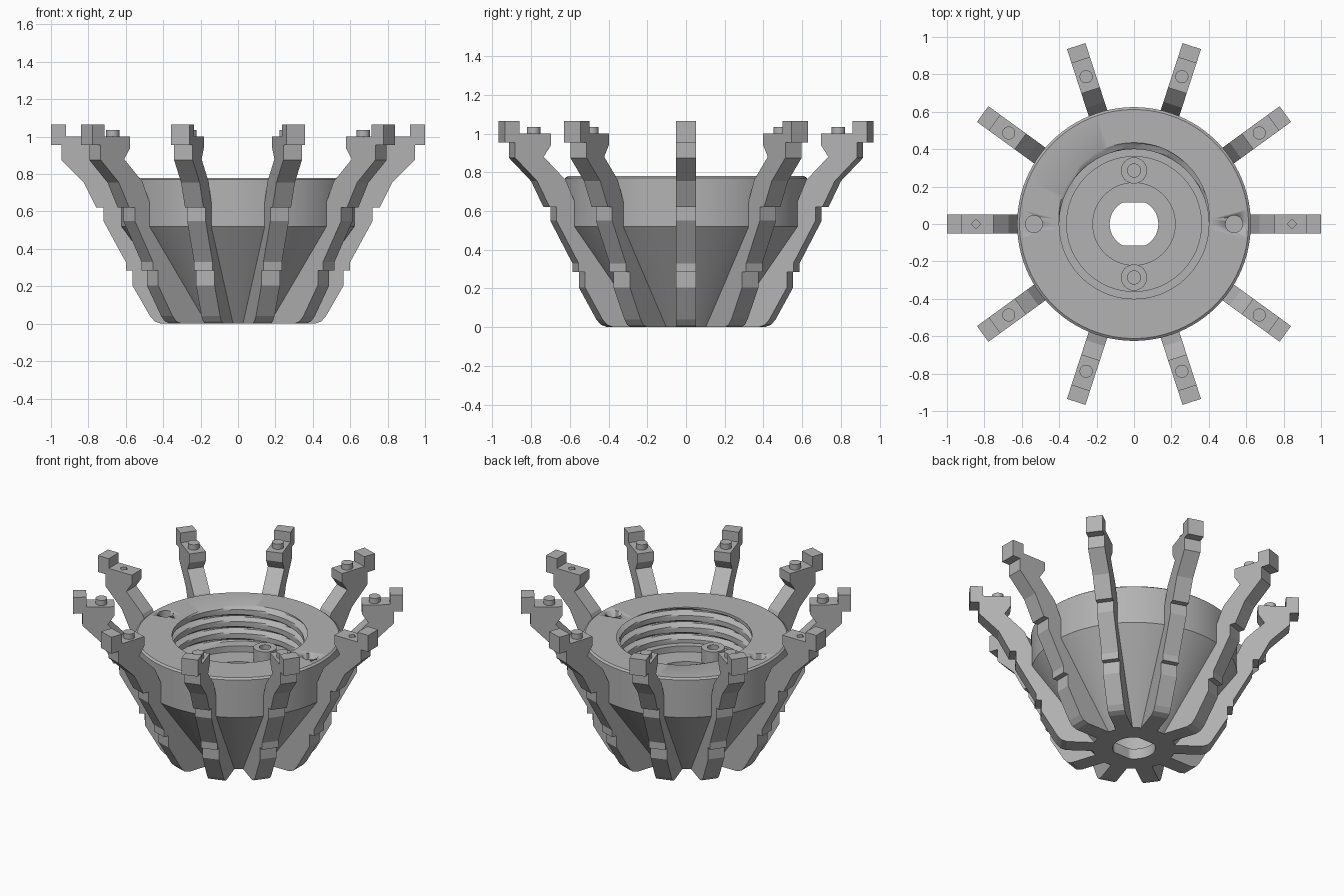
import bpy, bmesh, math
from mathutils import Matrix

if "Cube" in bpy.data.objects:
    bpy.data.objects.remove(bpy.data.objects["Cube"])

grey = bpy.data.materials.new("plain grey")
grey.use_nodes = True
grey.diffuse_color = (0.45, 0.45, 0.45, 1)
grey.node_tree.nodes["Principled BSDF"].inputs["Base Color"].default_value = (0.45, 0.45, 0.45, 1)


def finish(bm, name, smooth=True):
    bmesh.ops.recalc_face_normals(bm, faces=bm.faces)
    mesh = bpy.data.meshes.new(name)
    bm.to_mesh(mesh)
    bm.free()
    mesh.materials.append(grey)
    ob = bpy.data.objects.new(name, mesh)
    bpy.context.collection.objects.link(ob)
    if smooth:
        activate(ob)
        bpy.ops.object.shade_smooth_by_angle(angle=math.radians(30))
    return ob


def activate(ob):
    bpy.ops.object.select_all(action="DESELECT")
    ob.select_set(True)
    bpy.context.view_layer.objects.active = ob


def lathe(name, profile, segments, shape=None, at=(0, 0)):
    """Closed (r, z) loop turned about z; shape can adjust each point."""
    bm = bmesh.new()
    rings = []
    for i, (r, z) in enumerate(profile):
        ring = []
        for k in range(segments):
            a = math.tau * k / segments
            x, y = shape(i, r, z, a) if shape else (r * math.cos(a), r * math.sin(a))
            ring.append(bm.verts.new((x + at[0], y + at[1], z)))
        rings.append(ring)
    for i, ring in enumerate(rings):
        nxt = rings[(i + 1) % len(rings)]
        for k in range(segments):
            j = (k + 1) % segments
            bm.faces.new((ring[k], ring[j], nxt[j], nxt[k]))
    return finish(bm, name)


def rod(name, x, y, z0, z1, r, sides):
    bm = bmesh.new()
    bmesh.ops.create_cone(bm, cap_ends=True, segments=sides, radius1=r, radius2=r, depth=z1 - z0,
                          matrix=Matrix.Translation((x, y, (z0 + z1) / 2)))
    return finish(bm, name)


def cut(target, cutter):
    cutter.hide_render = True
    mod = target.modifiers.new("hole", "BOOLEAN")
    mod.operation = "DIFFERENCE"
    mod.solver = "EXACT"
    mod.object = cutter
    activate(target)
    bpy.ops.object.modifier_apply(modifier=mod.name)
    bpy.data.objects.remove(cutter)


# Conical body with a threaded bore and a flat-sided shaft hole
TOP, PITCH, ROWS = 0.78, 0.08, 30
outer = [(0.25, 0), (0.625, 0.52), (0.625, 0.77), (0.612, TOP)]
thread = [(0.40, TOP - 0.24 * i / ROWS) for i in range(ROWS + 1)]
inner = [(0.36, 0.54), (0.36, 0.50), (0.22, 0.50), (0.22, 0.07), (0.13, 0.07), (0.13, 0)]
first, last = len(outer), len(outer) + len(thread)


def body_shape(i, r, z, a):
    if first <= i < last:
        phase = math.tau * (z - TOP) / PITCH - (a - math.pi / 2)
        r += 0.035 * max(0, math.cos(phase))
    x, y = r * math.cos(a), r * math.sin(a)
    if r < 0.15:
        y = max(-0.115, min(0.115, y))
    return x, y


body = lathe("body", outer + thread + inner, 96, body_shape)

# Rim screw holes
for side in (-1, 1):
    cut(body, rod("rim_hole_cutter", side * 0.535, 0, 0.64, 0.85, 0.046, 24))

# Screw bosses on the bore floor
for side in (-1, 1):
    lathe("screw_boss", [(0.07, 0.48), (0.07, 0.59), (0.035, 0.59), (0.035, 0.48)], 32,
          at=(0, side * 0.286))

# Ten stepped arms, as extruded (radius, height) outlines
arm_outline = [
    (0.24, 0), (0.41, 0), (0.445, 0.012), (0.47, 0.04), (0.565, 0.205), (0.565, 0.285),
    (0.60, 0.285), (0.60, 0.33), (0.72, 0.55), (0.72, 0.62), (0.757, 0.62), (0.825, 0.755),
    (0.945, 0.875), (0.945, 0.955), (1, 0.955), (1, 1.065), (0.92, 1.065), (0.92, 1.0),
    (0.75, 1.0), (0.75, 0.94), (0.79, 0.88), (0.67, 0.76), (0.60, 0.60), (0.54, 0.50),
    (0.24, 0.03)]
HALF = 0.052
for n in range(10):
    angle = math.tau * n / 10
    bm = bmesh.new()
    face = bm.faces.new([bm.verts.new((r, -HALF, z)) for r, z in arm_outline])
    grown = bmesh.ops.extrude_face_region(bm, geom=[face])
    moved = [v for v in grown["geom"] if isinstance(v, bmesh.types.BMVert)]
    bmesh.ops.translate(bm, verts=moved, vec=(0, 2 * HALF, 0))
    bmesh.ops.rotate(bm, verts=bm.verts, matrix=Matrix.Rotation(angle, 3, "Z"))
    arm = finish(bm, "arm", smooth=False)
    # Side arms have a small socket, the others a round peg
    if n % 5 == 0:
        cut(arm, rod("socket_cutter", 0.845 * math.cos(angle), 0, 0.95, 1.05, 0.026, 4))
    else:
        rod("arm_peg", 0.828 * math.cos(angle), 0.828 * math.sin(angle), 0.98, 1.035, 0.035, 24)
